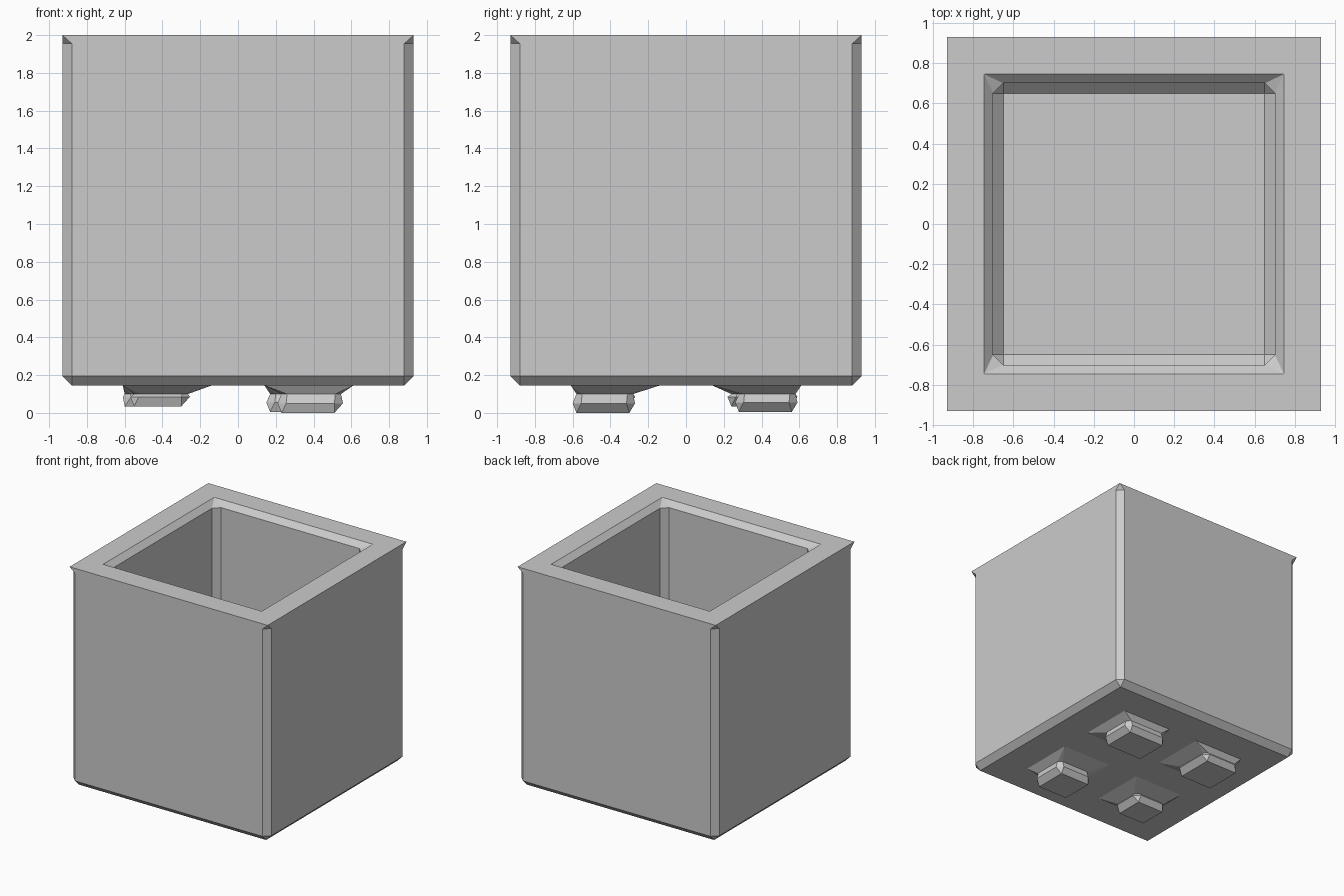
import bpy, bmesh

if "Cube" in bpy.data.objects:
    bpy.data.objects.remove(bpy.data.objects["Cube"])


def octagon(x0, x1, y0, y1, c):
    """Rectangle with corners cut by c (c = 0 leaves it sharp)."""
    return [(x0 + c, y0), (x1 - c, y0), (x1, y0 + c), (x1, y1 - c),
            (x1 - c, y1), (x0 + c, y1), (x0, y1 - c), (x0, y0 + c)]


def loft(name, rings, cap_start=True):
    """Join rings (x0, x1, y0, y1, corner cut, z) into one flat-shaded mesh."""
    bm = bmesh.new()
    loops = []
    for x0, x1, y0, y1, c, z in rings:
        loops.append([bm.verts.new((x, y, z)) for x, y in octagon(x0, x1, y0, y1, c)])
    for a, b in zip(loops, loops[1:]):
        for i in range(8):
            j = (i + 1) % 8
            bm.faces.new((a[i], a[j], b[j], b[i]))
    if cap_start:
        bm.faces.new(loops[0][::-1])
    bm.faces.new(loops[-1])
    bmesh.ops.remove_doubles(bm, verts=bm.verts, dist=0.0005)
    bmesh.ops.recalc_face_normals(bm, faces=bm.faces)
    mesh = bpy.data.meshes.new(name)
    bm.to_mesh(mesh)
    bm.free()
    obj = bpy.data.objects.new(name, mesh)
    bpy.context.collection.objects.link(obj)
    return obj


# Pot: outside from the base up, across the rim, then down the inside to the floor
profile = [(0.88, 0, 0.145), (0.93, 0.05, 0.195), (0.93, 0.05, 1.955), (0.93, 0, 2.0),
           (0.745, 0, 2.0), (0.70, 0.05, 1.955), (0.70, 0.05, 0.425), (0.65, 0, 0.375)]
loft("pot_body", [(-h, h, -h, h, c, z) for h, c, z in profile])

# Feet: square flare at the base, then a slightly uneven bulging block
feet = {
    "foot_front_right": (1, -1, 0.23, 0.51, -0.58, -0.30, 0.005),
    "foot_back_right": (1, 1, 0.17, 0.51, 0.28, 0.56, 0.01),
    "foot_front_left": (-1, -1, -0.55, -0.30, -0.54, -0.30, 0.04),
    "foot_back_left": (-1, 1, -0.60, -0.30, 0.24, 0.56, 0.04),
}
for name, (sx, sy, x0, x1, y0, y1, z) in feet.items():
    fx = sorted((0.14 * sx, 0.61 * sx))
    fy = sorted((0.14 * sy, 0.61 * sy))
    xl, xh = max(x0 - 0.02, -0.61), x1 + 0.045
    yl, yh = max(y0 - 0.02, -0.61), y1 + 0.03
    loft(name, [
        (*fx, *fy, 0, 0.145),
        (x0, xh - 0.01, y0, yh - 0.01, 0.03, 0.10),
        (xl, xh, yl, yh, 0.045, z + 0.045),
        (x0, x1, y0, y1, 0, z - 0.005),
    ], cap_start=False)
